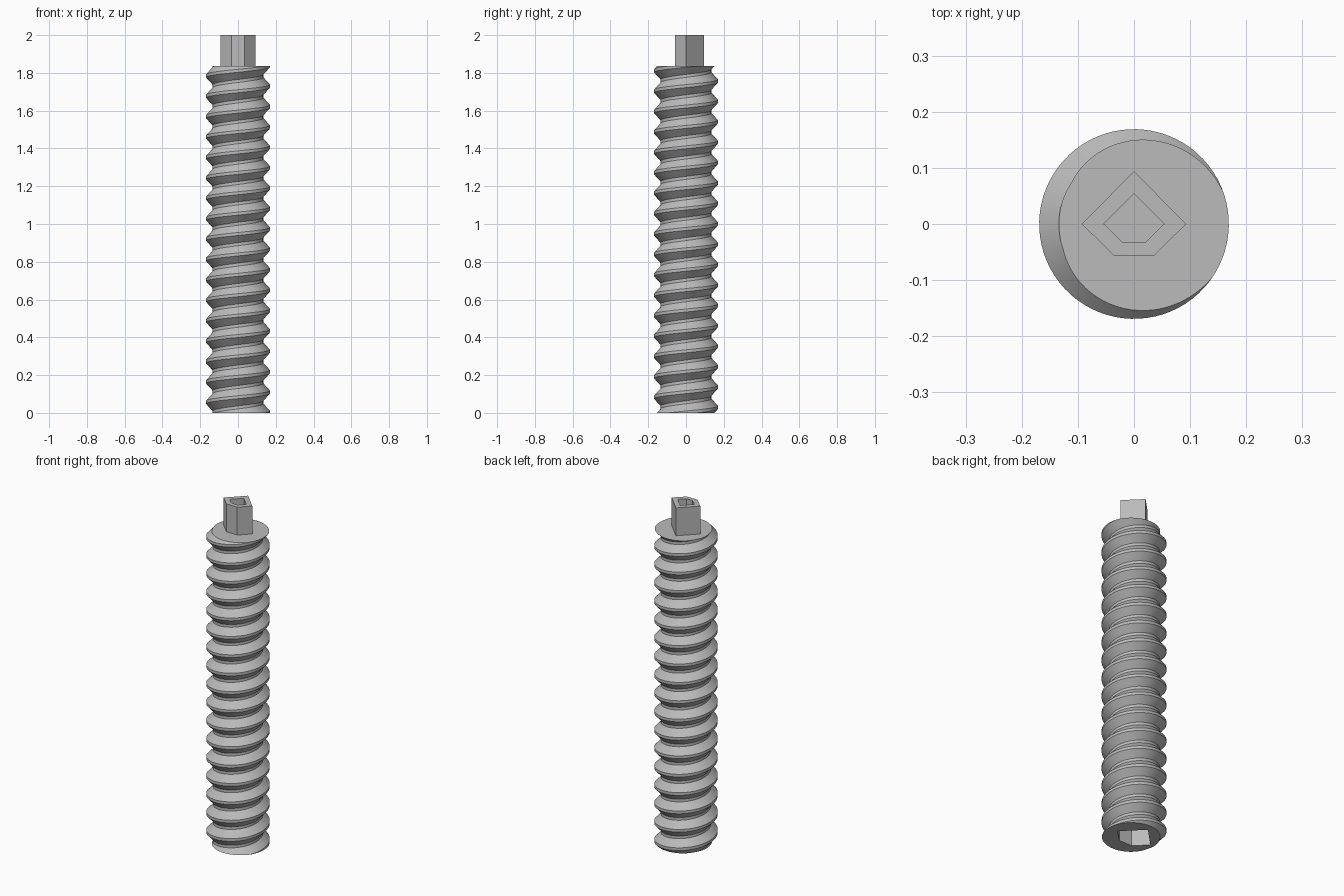
import bpy, bmesh
from math import cos, sin, tau, radians

cube = bpy.data.objects.get("Cube")
if cube:
    bpy.data.objects.remove(cube, do_unlink=True)

BODY = 1.836             # threaded length
TURNS = 17
PITCH = BODY / TURNS
STEPS = 72               # segments per turn
ROOT, CREST, FLAT = 0.134, 0.169, 0.016
KEY = [(0, 0.094), (0.093, 0), (0.035, -0.057), (-0.035, -0.057), (-0.093, 0)]

steel = bpy.data.materials.new("steel_grey")
steel.use_nodes = True
steel.diffuse_color = (0.5, 0.5, 0.5, 1)
steel.node_tree.nodes["Principled BSDF"].inputs["Base Color"].default_value = (0.5, 0.5, 0.5, 1)


def finish(bm, name):
    bmesh.ops.recalc_face_normals(bm, faces=bm.faces)
    mesh = bpy.data.meshes.new(name)
    bm.to_mesh(mesh)
    bm.free()
    mesh.materials.append(steel)
    obj = bpy.data.objects.new(name, mesh)
    bpy.context.collection.objects.link(obj)
    return obj


def activate(obj):
    bpy.ops.object.select_all(action='DESELECT')
    obj.select_set(True)
    bpy.context.view_layer.objects.active = obj


def key_solid(name, rings):
    """Loft the five-sided key through (scale, z) rings and cap both ends."""
    bm = bmesh.new()
    loops = [[bm.verts.new((x * s, y * s, z)) for x, y in KEY] for s, z in rings]
    for a, b in zip(loops, loops[1:]):
        for i in range(len(KEY)):
            j = (i + 1) % len(KEY)
            bm.faces.new((a[i], a[j], b[j], b[i]))
    bm.faces.new(loops[0])
    bm.faces.new(loops[-1])
    return finish(bm, name)


# Threaded rod: trapezoid tooth swept along a right-handed helix
half = FLAT / 2
tooth = [(CREST, -half), (CREST, half),
         (ROOT, PITCH / 2 - half), (ROOT, PITCH / 2 + half)]
bm = bmesh.new()
rows = []
for i in range(-2 * STEPS, (TURNS + 2) * STEPS + 1):
    a = tau * i / STEPS - radians(7)
    rows.append([bm.verts.new((r * cos(a), r * sin(a), PITCH * i / STEPS + dz))
                 for r, dz in tooth])
for i in range(len(rows) - STEPS - 1):
    p = rows[i] + rows[i + STEPS][:1]
    q = rows[i + 1] + rows[i + STEPS + 1][:1]
    for k in range(len(tooth)):
        bm.faces.new((p[k], q[k], q[k + 1], p[k + 1]))

# Trim both ends flat and close them
for z, direction in ((0, -1), (BODY, 1)):
    cut = bmesh.ops.bisect_plane(bm, geom=bm.verts[:] + bm.edges[:] + bm.faces[:],
                                 plane_co=(0, 0, z), plane_no=(0, 0, direction),
                                 clear_outer=True)
    edges = [e for e in cut["geom_cut"] if isinstance(e, bmesh.types.BMEdge)]
    bmesh.ops.contextual_create(bm, geom=edges)
rod = finish(bm, "threaded_rod")

# Key socket in the bottom of the rod
cutter = key_solid("socket_cutter", [(1.2, -0.05), (1.2, 0.18)])
cutter.hide_render = True
activate(rod)
mod = rod.modifiers.new("socket", 'BOOLEAN')
mod.operation = 'DIFFERENCE'
mod.solver = 'EXACT'
mod.object = cutter
bpy.ops.object.modifier_apply(modifier=mod.name)
bpy.data.objects.remove(cutter, do_unlink=True)
bpy.ops.object.shade_smooth_by_angle(angle=radians(25))

# Hollow key pin on top
key_solid("key_pin", [(1, BODY - 0.005), (1, 2), (0.575, 2), (0.575, BODY + 0.005)])
